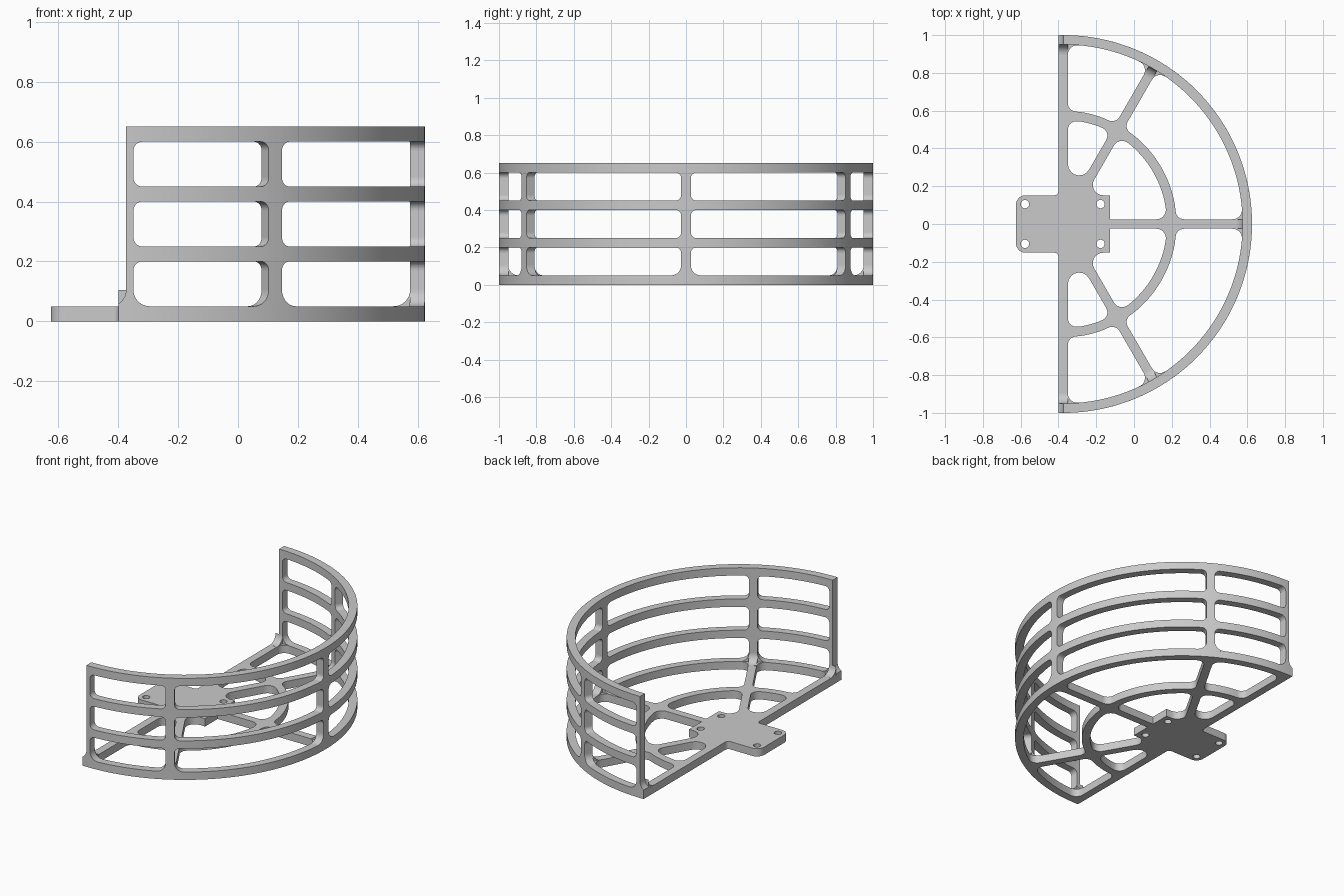
import bpy, bmesh
from math import sin, cos, asin, sqrt, pi, radians, tan
from mathutils import Vector

if "Cube" in bpy.data.objects:
    bpy.data.objects.remove(bpy.data.objects["Cube"])

CX = -0.375                     # centre of all arcs
R_OUT, R_IN = 1.0, 0.95         # guard wall
RING_OUT, RING_IN = 0.6, 0.55   # inner ring of the base
W = 0.025                       # half width of spokes and posts
BASE, TOP = 0.05, 0.65
ROWS = [(0.05, 0.2), (0.25, 0.4), (0.45, 0.6)]
FOOT = 0.055                    # fillet radius where posts meet the base
SPOKE = radians(60)
END = pi / 2

grey = bpy.data.materials.new("grey plastic")
grey.use_nodes = True
grey.diffuse_color = (0.59, 0.59, 0.59, 1)
grey.node_tree.nodes["Principled BSDF"].inputs["Base Color"].default_value = grey.diffuse_color


def polar(r, a, z=0.0):
    return Vector((CX + r * cos(a), r * sin(a), z))


def finish(name, mesh, bm):
    bmesh.ops.remove_doubles(bm, verts=bm.verts, dist=0.0002)
    bmesh.ops.recalc_face_normals(bm, faces=bm.faces)
    bm.to_mesh(mesh)
    bm.free()
    mesh.materials.clear()
    mesh.materials.append(grey)
    obj = bpy.data.objects.new(name, mesh)
    bpy.context.collection.objects.link(obj)
    bpy.ops.object.select_all(action='DESELECT')
    obj.select_set(True)
    bpy.context.view_layer.objects.active = obj
    bpy.ops.object.shade_smooth_by_angle(angle=radians(30))


# ---- base plate -----------------------------------------------------------
def rounded(corners, steps=7):
    """Outline from (point, radius) pairs, with each corner filleted."""
    out = []
    for i, (p, r) in enumerate(corners):
        if r == 0:
            out.append(p)
            continue
        d1 = (corners[i - 1][0] - p).normalized()
        d2 = (corners[(i + 1) % len(corners)][0] - p).normalized()
        half = d1.angle(d2) / 2
        c = p + (d1 + d2).normalized() * r / sin(half)
        v1 = p + d1 * r / tan(half) - c
        v2 = p + d2 * r / tan(half) - c
        sweep = v1.angle(v2)
        for k in range(steps + 1):
            t = sweep * k / steps
            out.append(c + (v1 * sin(sweep - t) + v2 * sin(t)) / sin(sweep))
    return out


def arc_side(r, a0, a1, fillet):
    """Filleted corner, arc samples, filleted corner."""
    trim = 0.07 / r * (1 if a1 > a0 else -1)
    n = 24
    mid = [(polar(r, a0 + trim + (a1 - a0 - 2 * trim) * k / n), 0) for k in range(n + 1)]
    return [(polar(r, a0), fillet)] + mid + [(polar(r, a1), fillet)]


def sector(a0, a1, r0, r1):
    o0, o1 = asin(W / r0), asin(W / r1)
    return arc_side(r1, a0 + o1, a1 - o1, 0.05) + arc_side(r0, a1 - o0, a0 + o0, 0.045)


PX, PY = 0.625, 0.152           # mounting plate
PLATE_EDGE = -0.127
off = asin(W / RING_IN)
wedge = arc_side(RING_IN, SPOKE + off, END - off, 0.045)
# apex where the bar edge meets the spoke edge
wedge.append((Vector((CX + W, W * tan(SPOKE) + W / cos(SPOKE), 0)), 0.06))
fan = arc_side(RING_IN, off, SPOKE - off, 0.05)
fan += [(Vector((CX + (PY + 2 * W) / tan(SPOKE), PY, 0)), 0.055),
        (Vector((PLATE_EDGE, PY, 0)), 0), (Vector((PLATE_EDGE, W, 0)), 0)]
half_holes = [rounded(h) for h in (
    sector(0, SPOKE, RING_OUT, R_IN), sector(SPOKE, END, RING_OUT, R_IN), wedge, fan)]

outline = [(Vector((-0.4, -1, 0)), 0)]
outline += [(polar(R_OUT, -END + pi * k / 96), 0) for k in range(97)]
outline += [(Vector(p + (0,)), r) for p, r in (
    ((-0.4, 1), 0), ((-0.4, PY), 0.02), ((-PX, PY), 0.05),
    ((-PX, -PY), 0.05), ((-0.4, -PY), 0.02))]

loops = [rounded(outline)]
for hole in half_holes:
    loops += [hole, [Vector((p.x, -p.y, 0)) for p in hole]]
for hx in (-0.577, -0.177):
    for hy in (-0.105, 0.105):
        loops.append([Vector((hx + 0.022 * cos(k * pi / 10), hy + 0.022 * sin(k * pi / 10), 0))
                      for k in range(20)])

curve = bpy.data.curves.new("base_profile", 'CURVE')
curve.dimensions = '2D'
curve.fill_mode = 'BOTH'
curve.extrude = BASE / 2
for loop in loops:
    spline = curve.splines.new('POLY')
    spline.points.add(len(loop) - 1)
    for pt, p in zip(spline.points, loop):
        pt.co = (p.x, p.y, 0, 1)
    spline.use_cyclic_u = True
profile = bpy.data.objects.new("base_profile", curve)
bpy.context.collection.objects.link(profile)
bpy.context.view_layer.update()
mesh = bpy.data.meshes.new_from_object(profile.evaluated_get(bpy.context.evaluated_depsgraph_get()))
bpy.data.objects.remove(profile)
bm = bmesh.new()
bm.from_mesh(mesh)
bmesh.ops.translate(bm, verts=bm.verts, vec=(0, 0, BASE / 2))
finish("base_plate", mesh, bm)


# ---- curved guard wall ----------------------------------------------------
def skin(bm, rings):
    """Solid through a row of equal point loops."""
    rows = [[bm.verts.new(p) for p in ring] for ring in rings]
    n = len(rows[0])
    for a, b in zip(rows, rows[1:]):
        for i in range(n):
            j = (i + 1) % n
            bm.faces.new((a[i], a[j], b[j], b[i]))
    bm.faces.new(rows[0])
    bm.faces.new(rows[-1][::-1])


def strip(bm, columns):
    skin(bm, [[polar(R_IN, a, z0), polar(R_OUT, a, z0), polar(R_OUT, a, z1), polar(R_IN, a, z1)]
              for a, z0, z1 in columns])


def rise(d, r):
    """Height of a corner fillet at distance d from the window side."""
    return r - sqrt(max(0, r * r - (r - d) ** 2)) if d < r else 0


H = W / 0.975                   # half post width as an angle
END_CUT = END - 0.001
rails, posts = bmesh.new(), bmesh.new()
corner = sorted({round(r * (1 - cos(k * pi / 14)), 5) for r in (0.03, FOOT) for k in range(8)})
for side in (1, -1):
    for a0, a1 in ((H, SPOKE - H), (SPOKE + H, END - H)):
        length = a1 - a0
        n = round(length / radians(2.5))
        inner = [FOOT + (length - 2 * FOOT) * k / n for k in range(1, n)]
        ds = corner + inner + [length - d for d in reversed(corner)]
        edge = [min(d, length - d) for d in ds]
        for i, (z_low, z_high) in enumerate(ROWS):
            upper = ROWS[i + 1][0] if i < 2 else TOP
            strip(rails, [(side * (a0 + d), z_high - rise(e, 0.03),
                           upper + (rise(e, 0.03) if i < 2 else 0)) for d, e in zip(ds, edge)])
        # rounded feet in the lowest windows
        for start, way in ((a0, 1), (a1, -1)):
            strip(rails, [(side * (start + way * d), BASE - 0.004, BASE + rise(d, FOOT))
                          for d in corner])
    strip(posts, [(side * a, BASE, TOP) for a in (SPOKE - H, SPOKE, SPOKE + H)])
    strip(posts, [(side * a, BASE, TOP) for a in (END - H, END_CUT)])
strip(posts, [(a, BASE, TOP) for a in (-H, 0, H)])
finish("guard_rails", bpy.data.meshes.new("guard_rails"), rails)
finish("guard_posts", bpy.data.meshes.new("guard_posts"), posts)


# ---- concave gussets at the post feet -------------------------------------
def gusset(bm, origin, out, across, w0, w1, depth):
    n = 8
    rings = []
    for k in range(n + 1):
        d = depth * (1 - cos(k * pi / 2 / n))
        p = origin + out * d
        z = BASE + max(rise(d, FOOT), 0.0005)
        ends = (p + across * w0, p + across * w1)
        rings.append([Vector((q.x, q.y, h)) for q, h in (
            (ends[0], BASE - 0.004), (ends[1], BASE - 0.004), (ends[1], z), (ends[0], z))])
    skin(bm, rings)


bm = bmesh.new()
for a in (-SPOKE, 0, SPOKE):
    gusset(bm, polar(R_IN, a), Vector((-cos(a), -sin(a), 0)),
           Vector((-sin(a), cos(a), 0)), -W, W, FOOT)
for s in (1, -1):
    corner_point = polar(R_IN, s * END_CUT)
    gusset(bm, corner_point, Vector((0, -s, 0)), Vector((1, 0, 0)), -W, W, FOOT)
    gusset(bm, corner_point, Vector((-1, 0, 0)), Vector((0, s, 0)), 0, 0.05, 0.026)
finish("post_gussets", bpy.data.meshes.new("post_gussets"), bm)
